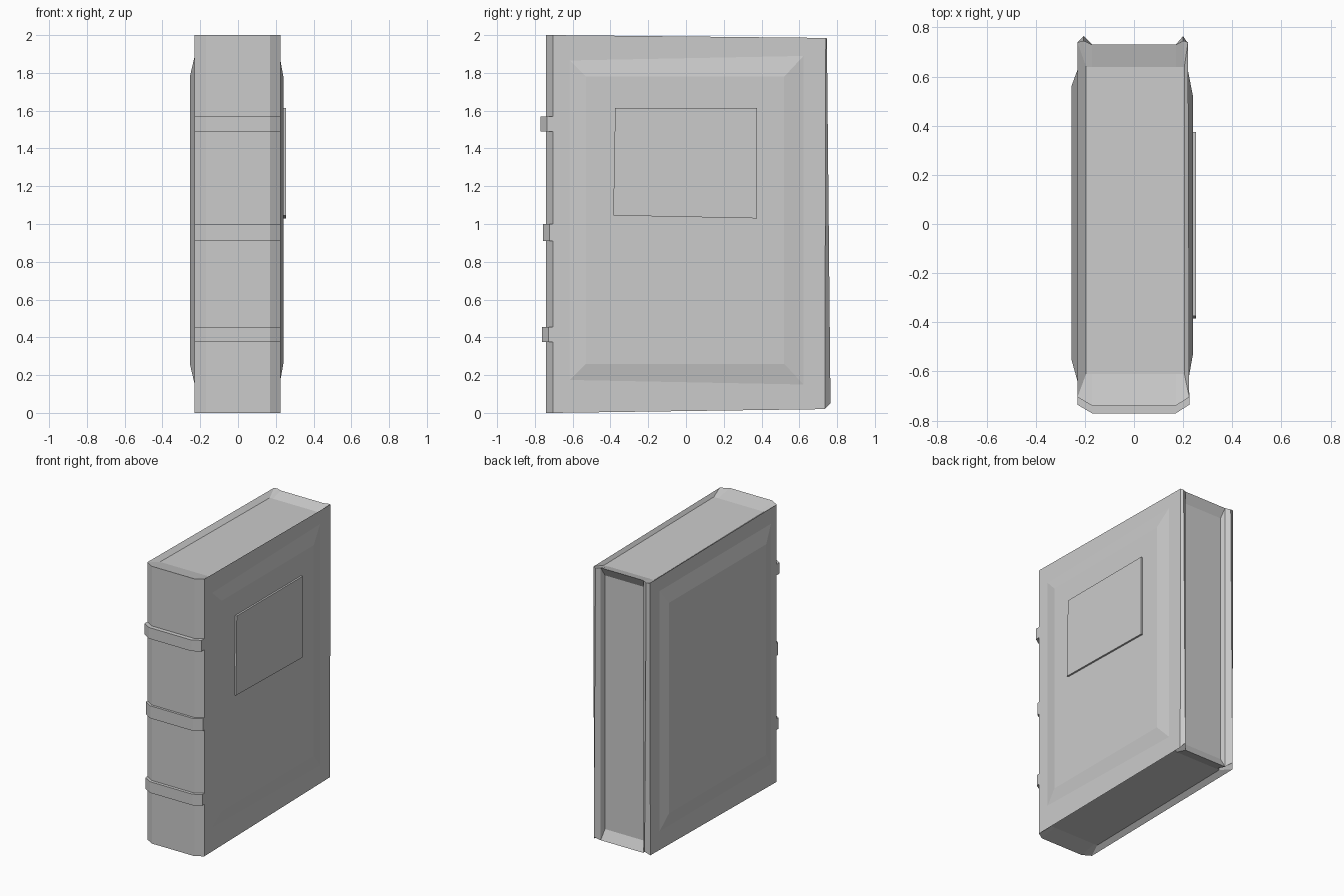
import bpy, bmesh

if "Cube" in bpy.data.objects:
    bpy.data.objects.remove(bpy.data.objects["Cube"])


def finish(name, bm):
    bmesh.ops.remove_doubles(bm, verts=bm.verts, dist=0.0005)
    bmesh.ops.recalc_face_normals(bm, faces=bm.faces)
    mesh = bpy.data.meshes.new(name)
    bm.to_mesh(mesh)
    bm.free()
    obj = bpy.data.objects.new(name, mesh)
    bpy.context.collection.objects.link(obj)
    return obj


def loft(low, high):
    """Closed solid between two matching rings; returns bmesh, caps and walls."""
    bm = bmesh.new()
    a = [bm.verts.new(p) for p in low]
    b = [bm.verts.new(p) for p in high]
    n = len(a)
    walls = [bm.faces.new((a[i], a[(i + 1) % n], b[(i + 1) % n], b[i])) for i in range(n)]
    caps = [bm.faces.new(a[::-1]), bm.faces.new(b)]
    return bm, caps, walls


def clamp(v, lo, hi):
    return max(lo, min(hi, v))


def recess(bm, face, limits, shift):
    """Inset a face by clamping its copy to limits, then sink it by shift."""
    ring = list(face.verts)
    inner = [bm.verts.new([clamp(c, *lim) + s for c, lim, s in zip(v.co, limits, shift)])
             for v in ring]
    bm.faces.remove(face)
    n = len(ring)
    for i in range(n):
        j = (i + 1) % n
        bm.faces.new((ring[i], ring[j], inner[j], inner[i]))
    bm.faces.new(inner)


# Book body: chamfered spine in front, two cover lips at the back
spine = [(-0.23, -0.705), (-0.17, -0.74), (0.17, -0.74), (0.225, -0.705)]
low = [(x, y, 0.0) for x, y in spine] + [
    (0.22, 0.735, 0.02), (0.2, 0.765, 0.05), (0.17, 0.73, 0.02),
    (-0.17, 0.73, 0.02), (-0.205, 0.765, 0.05), (-0.23, 0.735, 0.02)]
high = [(x, y, 2.0) for x, y in spine] + [
    (0.22, 0.74, 1.985), (0.2, 0.746, 1.982), (0.17, 0.73, 1.985),
    (-0.17, 0.73, 1.985), (-0.205, 0.746, 1.982), (-0.23, 0.74, 1.985)]
bm, caps, walls = loft(low, high)
FREE = (-9, 9)
for cap, dz in zip(caps, (0.025, -0.025)):
    recess(bm, cap, ((-0.195, 0.205), (-0.61, 0.64), FREE), (0, 0, dz))
recess(bm, walls[6], ((-0.16, 0.16), FREE, (0.09, 1.92)), (0, -0.035, 0))
finish("book_body", bm)


# Raised bevelled panels on both covers
def rect(x, y0, y1, z0, z1):
    return [(x, y0, z0), (x, y1, z0), (x, y1, z1), (x, y0, z1)]


for name, x0, x1, ya, yb in (("right_cover_panel", 0.215, 0.24, -0.53, 0.52),
                             ("left_cover_panel", -0.222, -0.255, -0.55, 0.56)):
    bm, _, _ = loft(rect(x0, -0.67, 0.65, 0.12, 1.92), rect(x1, ya, yb, 0.26, 1.78))
    finish(name, bm)

# Title plate on the right cover, slightly out of square
plate = [(-0.385, 1.045), (0.375, 1.03), (0.375, 1.615), (-0.375, 1.615)]
bm, _, _ = loft([(0.235, y, z) for y, z in plate], [(0.253, y, z) for y, z in plate])
finish("title_plate", bm)

# Raised bands across the spine
for i, (z0, z1, out) in enumerate(((0.375, 0.455, 0.022), (0.91, 1.0, 0.017), (1.49, 1.57, 0.031))):
    ring = [(x, y - out) for x, y in spine] + [(0.225, -0.705), (-0.23, -0.705)]
    bm, _, _ = loft([(x, y, z0) for x, y in ring], [(x, y, z1) for x, y in ring])
    finish(f"spine_band_{i + 1}", bm)
